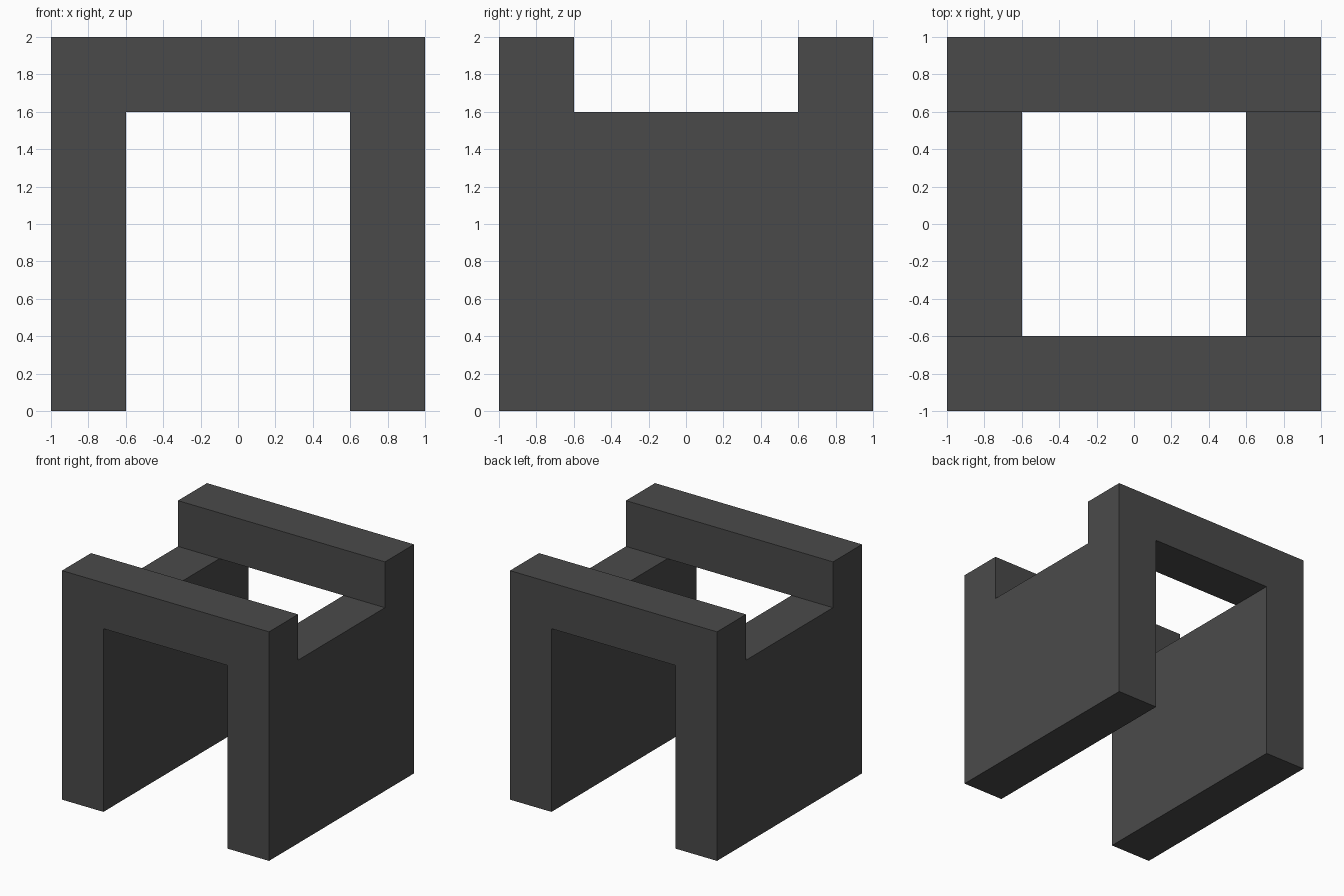
import bpy, bmesh, math

if "Cube" in bpy.data.objects:
    bpy.data.objects.remove(bpy.data.objects["Cube"])

CUTS = (-1.0, -0.6, 0.6, 1.0)      # grid lines shared by x and y
LEVELS = (0.0, 1.6, 2.0)           # floor, underside of beams, top

mat = bpy.data.materials.new("dark grey")
mat.diffuse_color = (0.0685, 0.0685, 0.0685, 1.0)
mat.use_nodes = True
mat.node_tree.nodes["Principled BSDF"].inputs["Base Color"].default_value = mat.diffuse_color


def solid(i, j, k):
    """Lower level: two side walls. Upper level: front and back beams."""
    if not (0 <= i < 3 and 0 <= j < 3 and 0 <= k < 2):
        return False
    return i != 1 if k == 0 else j != 1


def add_face(bm, cell, axis, side):
    """One outer face of a grid cell, wound so it points outwards."""
    lines = (CUTS, CUTS, LEVELS)
    u, v = (axis + 1) % 3, (axis + 2) % 3
    corners = []
    for du, dv in ((0, 0), (1, 0), (1, 1), (0, 1)):
        p = [0.0, 0.0, 0.0]
        p[axis] = lines[axis][cell[axis] + side]
        p[u] = lines[u][cell[u] + du]
        p[v] = lines[v][cell[v] + dv]
        corners.append(bm.verts.new(p))
    bm.faces.new(corners if side else corners[::-1])


# Keep only the exposed cell faces, then merge them into clean flat faces
bm = bmesh.new()
for i in range(3):
    for j in range(3):
        for k in range(2):
            if not solid(i, j, k):
                continue
            for axis in range(3):
                for side in (0, 1):
                    n = [i, j, k]
                    n[axis] += 1 if side else -1
                    if not solid(*n):
                        add_face(bm, (i, j, k), axis, side)
bmesh.ops.remove_doubles(bm, verts=bm.verts, dist=1e-4)
bmesh.ops.dissolve_limit(bm, angle_limit=math.radians(1),
                         verts=bm.verts, edges=bm.edges)

# Walls and beams as one solid
mesh = bpy.data.meshes.new("walls_and_beams")
bm.to_mesh(mesh)
bm.free()
mesh.materials.append(mat)
obj = bpy.data.objects.new("walls_and_beams", mesh)
bpy.context.collection.objects.link(obj)
